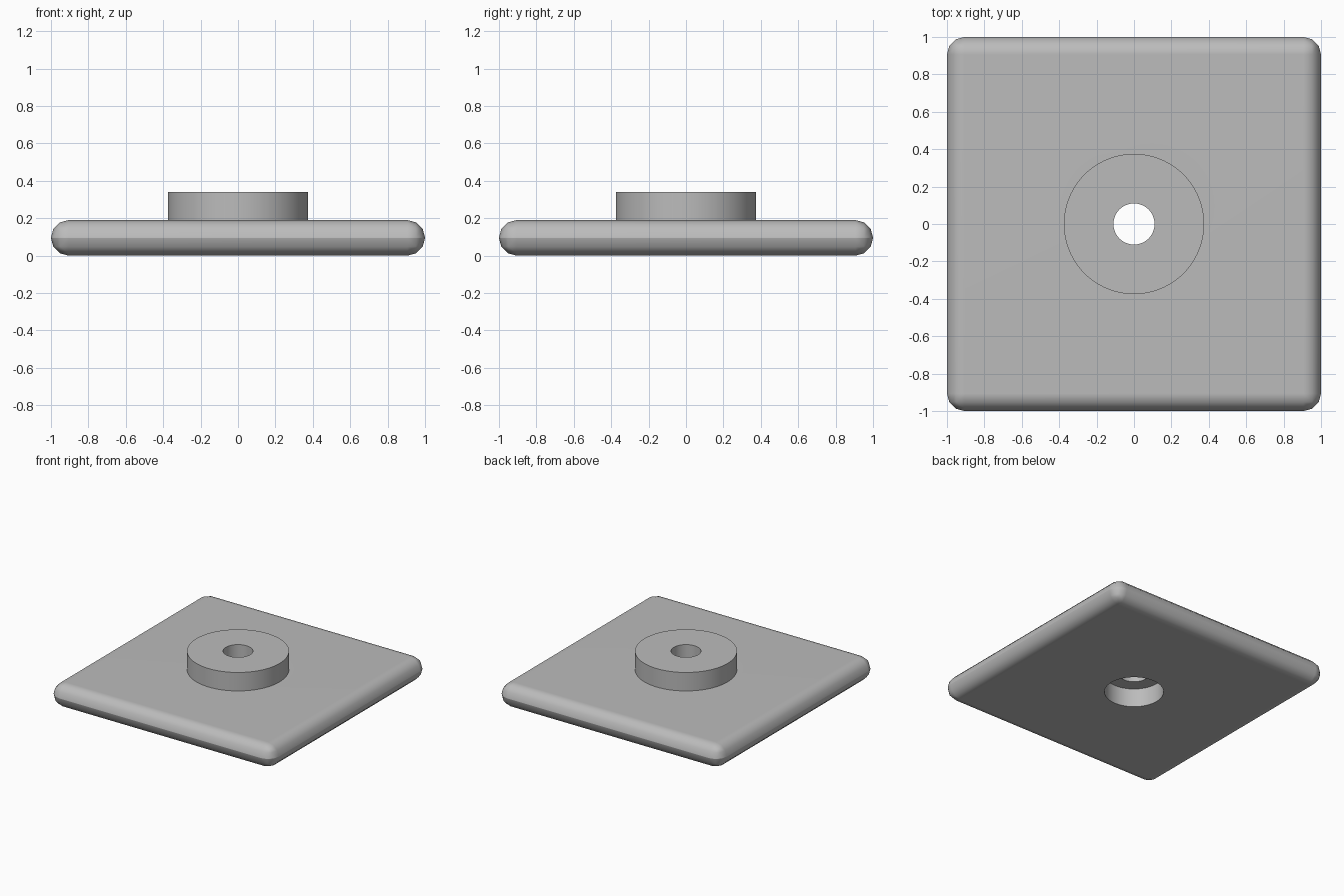
import bpy
from math import radians

cube = bpy.data.objects.get("Cube")
if cube:
    bpy.data.objects.remove(cube, do_unlink=True)

THICK = 0.19      # plate thickness
TOP = 0.34        # top of the boss
BORE_DEPTH = 0.15  # recess under the plate

grey = bpy.data.materials.new("plain grey")
grey.use_nodes = True
grey.diffuse_color = (0.5, 0.5, 0.5, 1)
grey.node_tree.nodes["Principled BSDF"].inputs["Base Color"].default_value = (0.5, 0.5, 0.5, 1)


def cylinder(name, radius, low, high):
    bpy.ops.mesh.primitive_cylinder_add(vertices=96, radius=radius, depth=high - low,
                                        location=(0, 0, (low + high) / 2))
    obj = bpy.context.object
    obj.name = name
    obj.data.materials.append(grey)
    return obj


def apply_modifier(obj, name):
    bpy.context.view_layer.objects.active = obj
    bpy.ops.object.modifier_apply(modifier=name)


def combine(obj, other, operation):
    mod = obj.modifiers.new("combine", "BOOLEAN")
    mod.operation = operation
    mod.solver = "EXACT"
    mod.object = other
    apply_modifier(obj, mod.name)
    bpy.data.objects.remove(other, do_unlink=True)


# Square plate with fully rounded rim
bpy.ops.mesh.primitive_cube_add(size=1, location=(0, 0, THICK / 2))
plate = bpy.context.object
plate.name = "mounting_plate"
plate.scale = (2, 2, THICK)
bpy.ops.object.transform_apply(location=True, rotation=False, scale=True)
plate.data.materials.append(grey)
bevel = plate.modifiers.new("round_rim", "BEVEL")
bevel.width = THICK / 2 - 0.001
bevel.segments = 3
apply_modifier(plate, bevel.name)

# Round boss, stepped hole from below
combine(plate, cylinder("boss", 0.375, THICK / 2, TOP), "UNION")
combine(plate, cylinder("recess", 0.217, -0.1, BORE_DEPTH), "DIFFERENCE")
combine(plate, cylinder("bolt_hole", 0.11, -0.2, TOP + 0.1), "DIFFERENCE")

# Smooth rounded surfaces, flat large faces
bpy.ops.object.select_all(action="DESELECT")
plate.select_set(True)
bpy.context.view_layer.objects.active = plate
bpy.ops.object.shade_smooth_by_angle(angle=radians(40))
weighted = plate.modifiers.new("flat_faces", "WEIGHTED_NORMAL")
weighted.keep_sharp = True
